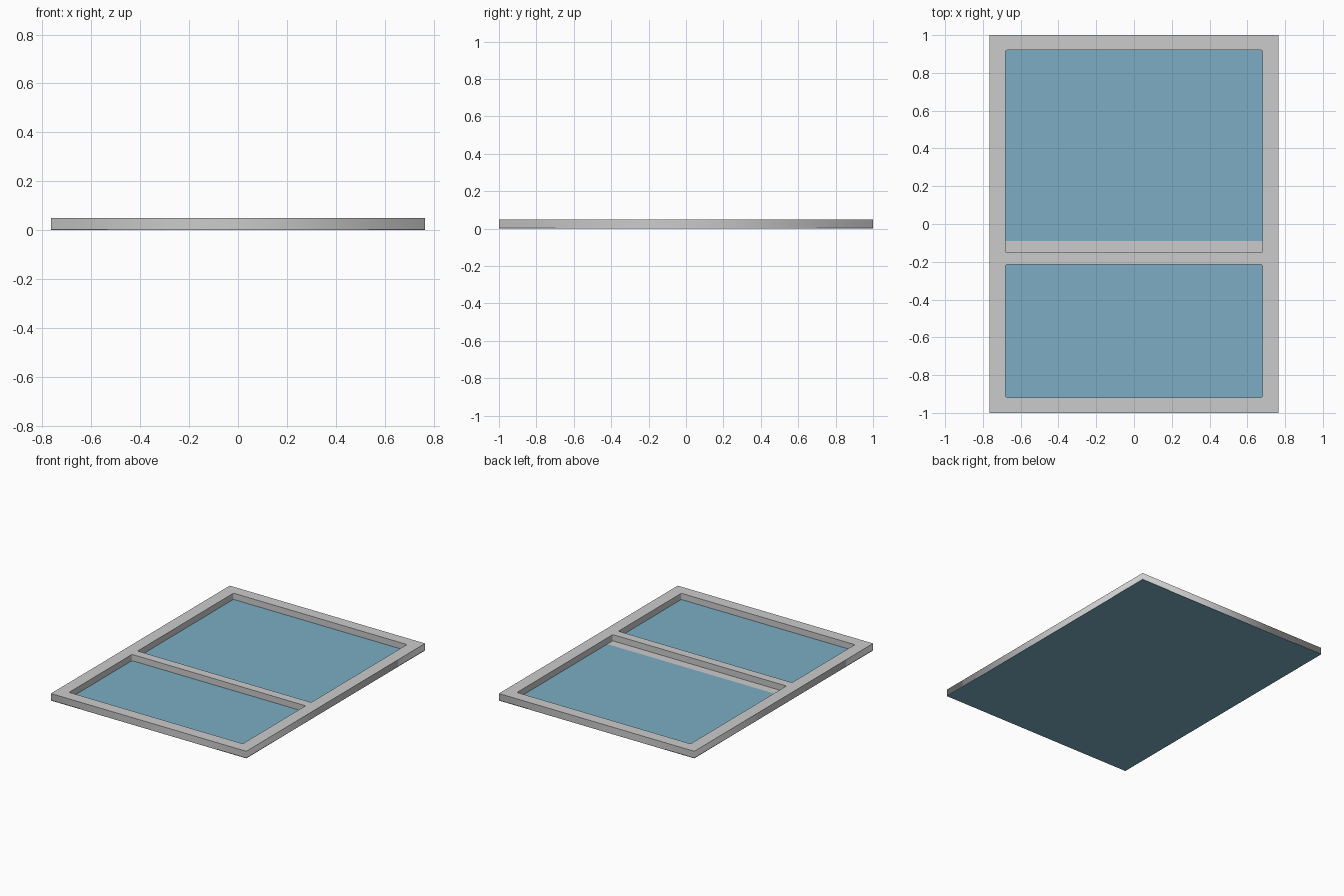
import bpy, bmesh, math

if "Cube" in bpy.data.objects:
    bpy.data.objects.remove(bpy.data.objects["Cube"])

W, H, TOP = 0.765, 1.0, 0.05
FLOOR = 0.006


def box(name, x0, x1, y0, y1, z0, z1):
    bm = bmesh.new()
    bmesh.ops.create_cube(bm, size=1)
    for v in bm.verts:
        v.co = ((x0 + x1) / 2 + v.co.x * (x1 - x0),
                (y0 + y1) / 2 + v.co.y * (y1 - y0),
                (z0 + z1) / 2 + v.co.z * (z1 - z0))
    me = bpy.data.meshes.new(name)
    bm.to_mesh(me)
    bm.free()
    ob = bpy.data.objects.new(name, me)
    bpy.context.collection.objects.link(ob)
    return ob


def loop_points(x0, x1, y0, y1, r=0.0, n=3):
    if not r:
        return [(x0, y0), (x1, y0), (x1, y1), (x0, y1)]
    pts = []
    corners = [(x0 + r, y0 + r), (x1 - r, y0 + r), (x1 - r, y1 - r), (x0 + r, y1 - r)]
    for k, (cx, cy) in enumerate(corners):
        for i in range(n + 1):
            a = math.pi + (k + i / n) * math.pi / 2
            pts.append((cx + r * math.cos(a), cy + r * math.sin(a)))
    return pts


# frame: outer outline with two softly rounded openings, extruded
curve = bpy.data.curves.new("frame", 'CURVE')
curve.dimensions = '2D'
curve.fill_mode = 'BOTH'
curve.extrude = (TOP - 0.003) / 2
for pts in (loop_points(-W, W, -H, H),
            loop_points(-0.68, 0.68, -0.152, 0.92, 0.008),
            loop_points(-0.68, 0.68, -0.918, -0.215, 0.008)):
    s = curve.splines.new('POLY')
    s.points.add(len(pts) - 1)
    for p, (x, y) in zip(s.points, pts):
        p.co = (x, y, 0, 1)
    s.use_cyclic_u = True
frame = bpy.data.objects.new("frame", curve)
frame.location.z = (TOP + 0.003) / 2
bpy.context.collection.objects.link(frame)
bpy.context.view_layer.objects.active = frame
frame.select_set(True)
bpy.ops.object.convert(target='MESH')

glass = bpy.data.materials.new("blue_glass")
glass.diffuse_color = (0.2, 0.42, 0.55, 1)
glass.use_nodes = True
glass.node_tree.nodes["Principled BSDF"].inputs["Base Color"].default_value = glass.diffuse_color

# thin backing sheet and the two panes
for ob in (box("backing_sheet", -W, W, -H, H, 0, 0.003),
           box("upper_pane", -0.68, 0.68, -0.09, 0.92, 0.003, FLOOR),
           box("lower_pane", -0.68, 0.68, -0.918, -0.215, 0.003, FLOOR)):
    ob.data.materials.append(glass)

# grey strip on the floor beside the crossbar
box("rail_strip", -0.68, 0.68, -0.152, -0.09, 0.003, FLOOR)
